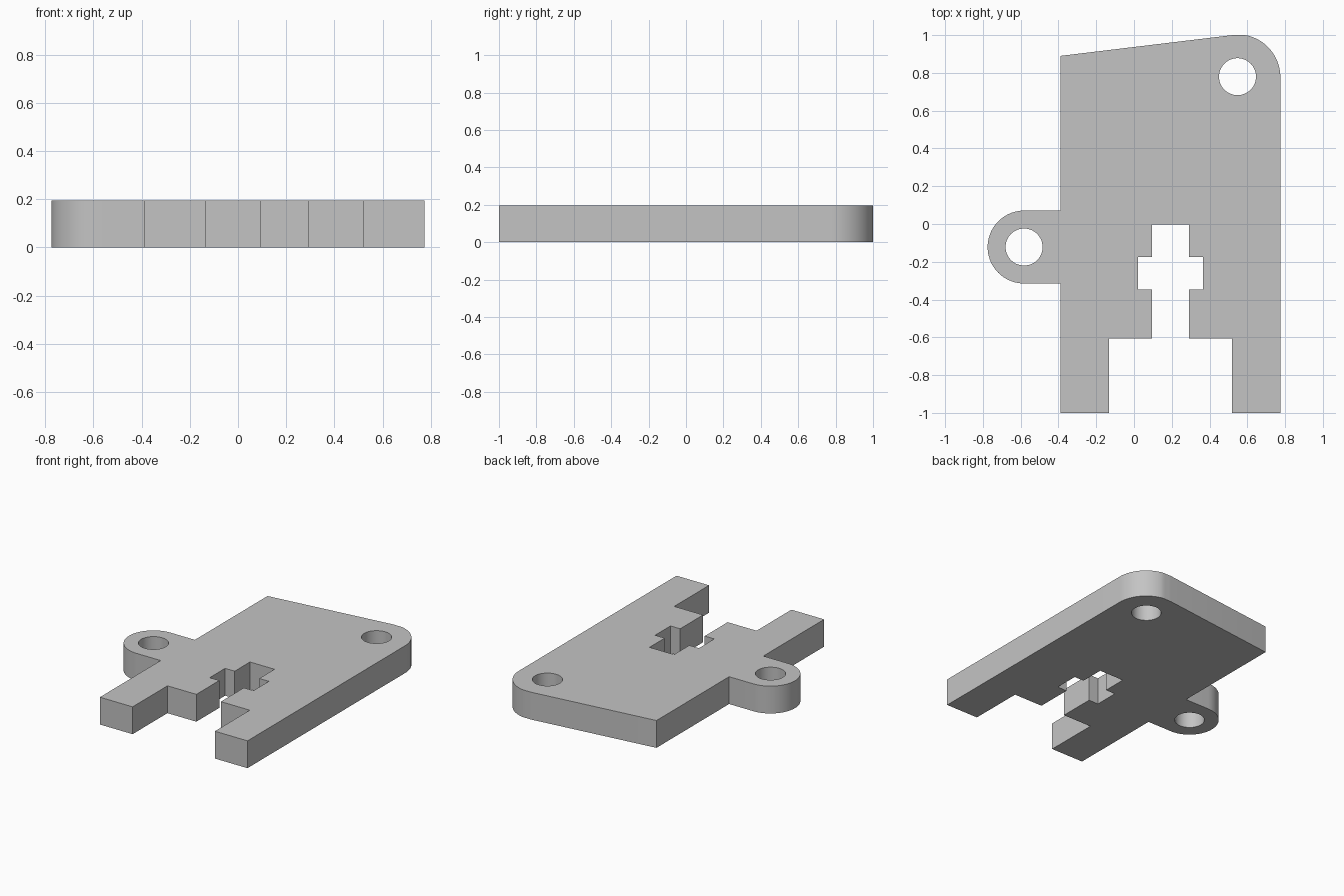
import bpy, bmesh
from math import cos, sin, radians

cube = bpy.data.objects.get("Cube")
if cube:
    bpy.data.objects.remove(cube, do_unlink=True)

THICKNESS = 0.195
EAR = (-0.582, -0.122)
CORNER = (0.548, 0.777)
CORNER_HOLE = (0.548, 0.78)


def arc(centre, radius, start, end, steps):
    """Points along an arc, angles in degrees."""
    angles = [radians(start + (end - start) * i / steps) for i in range(steps + 1)]
    return [(centre[0] + radius * cos(a), centre[1] + radius * sin(a)) for a in angles]


def circle(centre, radius, steps=48):
    return arc(centre, radius, 0, 360, steps)[:-1]


def stepped_slot(middle):
    """Open slot with a cross-shaped end, mirrored about its centre line."""
    half = [(0.325, -1), (0.325, -0.607), (0.097, -0.607), (0.097, -0.348),
            (0.173, -0.348), (0.173, -0.174), (0.097, -0.174), (0.097, -0.002)]
    left = [(middle - x, y) for x, y in half]
    right = [(middle + x, y) for x, y in reversed(half)]
    return left + right


# Outer edge, counter-clockwise from the front of the left leg
outline = [(0.775, -1)]
outline += arc(CORNER, 0.227, 0, 96.8, 24)
outline[1:] = [(x, min(y, 1)) for x, y in outline[1:]]
outline += [(-0.39, 0.89), (-0.39, EAR[1] + 0.193)]
outline += arc(EAR, 0.193, 90, 270, 36)
outline += [(-0.39, EAR[1] - 0.193), (-0.39, -1)]
outline += stepped_slot(0.193)

# Fill the outline around the two bolt holes and raise it into a plate
bm = bmesh.new()
edges = []
for loop in (outline, circle(EAR, 0.098), circle(CORNER_HOLE, 0.098)):
    verts = [bm.verts.new((x, y, 0)) for x, y in loop]
    edges += [bm.edges.new((a, b)) for a, b in zip(verts, verts[1:] + verts[:1])]
bmesh.ops.triangle_fill(bm, edges=edges, use_beauty=True, use_dissolve=False)
raised = bmesh.ops.extrude_face_region(bm, geom=bm.faces[:], use_keep_orig=True)
top = [v for v in raised["geom"] if isinstance(v, bmesh.types.BMVert)]
bmesh.ops.translate(bm, vec=(0, 0, THICKNESS), verts=top)
bmesh.ops.recalc_face_normals(bm, faces=bm.faces[:])

mesh = bpy.data.meshes.new("mounting_plate")
bm.to_mesh(mesh)
bm.free()
plate = bpy.data.objects.new("mounting_plate", mesh)
bpy.context.collection.objects.link(plate)

# Plain grey finish
grey = bpy.data.materials.new("plain_grey")
grey.use_nodes = True
grey.diffuse_color = (0.55, 0.55, 0.55, 1)
grey.node_tree.nodes["Principled BSDF"].inputs["Base Color"].default_value = grey.diffuse_color
mesh.materials.append(grey)

# Smooth round walls, crisp corners
bpy.ops.object.select_all(action="DESELECT")
plate.select_set(True)
bpy.context.view_layer.objects.active = plate
bpy.ops.object.shade_smooth_by_angle(angle=radians(30))
